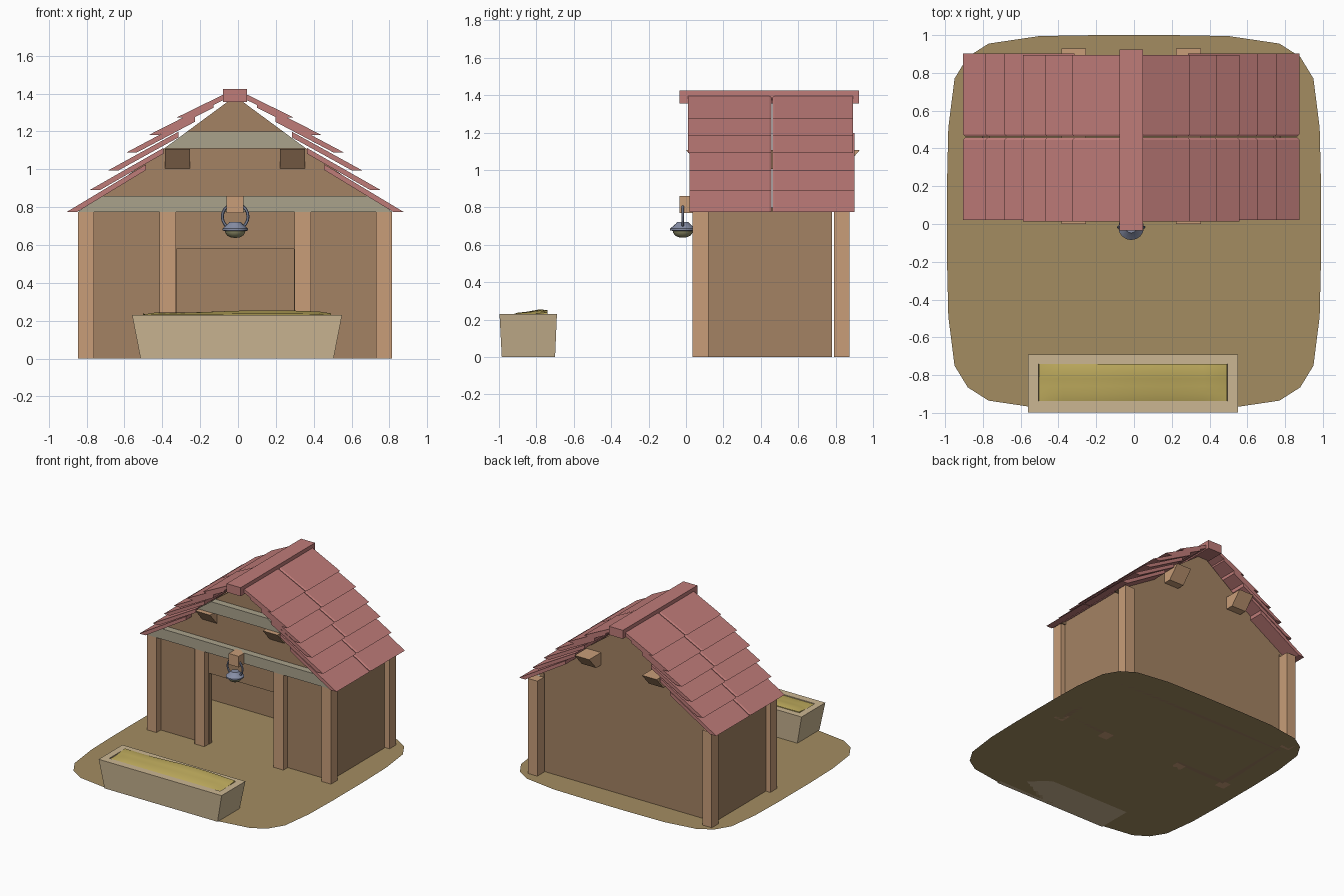
import bpy, bmesh, math
from mathutils import Vector

if "Cube" in bpy.data.objects:
    bpy.data.objects.remove(bpy.data.objects["Cube"])

CX = -0.015  # centre line of the shed


def mat(name, r, g, b):
    m = bpy.data.materials.new(name)
    m.diffuse_color = (r, g, b, 1)
    m.use_nodes = True
    m.node_tree.nodes["Principled BSDF"].inputs["Base Color"].default_value = m.diffuse_color
    return m


WOOD = mat("light_wood", 0.58, 0.34, 0.19)
WALL = mat("dark_wood", 0.37, 0.225, 0.125)
BEAM = mat("grey_wood", 0.40, 0.36, 0.26)
TILE = mat("red_tile", 0.52, 0.20, 0.19)
SOIL = mat("soil", 0.37, 0.265, 0.12)
STONE = mat("trough_wood", 0.60, 0.47, 0.29)
HAY = mat("hay", 0.52, 0.41, 0.11)
METAL = mat("metal", 0.24, 0.27, 0.38)
BRASS = mat("brass", 0.30, 0.29, 0.15)


def finish(name, bm, m, smooth=False):
    bmesh.ops.recalc_face_normals(bm, faces=bm.faces)
    me = bpy.data.meshes.new(name)
    bm.to_mesh(me)
    bm.free()
    me.materials.append(m)
    for p in me.polygons:
        p.use_smooth = smooth
    ob = bpy.data.objects.new(name, me)
    bpy.context.collection.objects.link(ob)
    return ob


def loft(name, rings, m, smooth=False):
    """Skin a list of equal-length rings and cap both ends."""
    bm = bmesh.new()
    vs = [[bm.verts.new(p) for p in r] for r in rings]
    n = len(vs[0])
    for a, b in zip(vs, vs[1:]):
        for i in range(n):
            bm.faces.new((a[i], a[(i + 1) % n], b[(i + 1) % n], b[i]))
    bm.faces.new(vs[0])
    bm.faces.new(vs[-1])
    return finish(name, bm, m, smooth)


def slab(name, prof, y0, y1, m):
    """Extrude an x-z profile along y."""
    return loft(name, [[(x, y, z) for x, z in prof] for y in (y0, y1)], m)


def box(name, x0, x1, y0, y1, z0, z1, m):
    return slab(name, [(x0, z0), (x1, z0), (x1, z1), (x0, z1)], y0, y1, m)


def rect(x0, x1, y0, y1, z):
    return [(x0, y0, z), (x1, y0, z), (x1, y1, z), (x0, y1, z)]


def gable_half(z):
    return 0.83 - (z - 0.775) * 1.357


def gable_slab(name, z0, z1, y0, y1, m):
    a, b = gable_half(z0), max(gable_half(z1), 0.03)
    slab(name, [(CX - a, z0), (CX + a, z0), (CX + b, z1), (CX - b, z1)], y0, y1, m)


# ground patch with rounded corners
q = [(0.99, 0.2), (0.983, 0.5), (0.95, 0.76), (0.88, 0.875), (0.77, 0.945), (0.5, 0.985), (0.2, 0.99)]
outline = []
for sx, sy in ((1, 1), (-1, 1), (-1, -1), (1, -1)):
    pts = q if sx * sy > 0 else q[::-1]
    outline += [(sx * x, sy * y + 0.01) for x, y in pts]
bm = bmesh.new()
bm.faces.new([bm.verts.new((x, y, 0)) for x, y in outline])
finish("ground_patch", bm, SOIL)

# posts, side walls and front panels, mirrored left and right
for s, side in ((-1, "left"), (1, "right")):
    def mbox(name, a, b, *rest):
        x0, x1 = sorted((CX + s * a, CX + s * b))
        box(side + "_" + name, x0, x1, *rest)
    mbox("front_corner_post", 0.745, 0.83, 0.035, 0.12, 0, 0.775, WOOD)
    mbox("back_corner_post", 0.745, 0.83, 0.79, 0.875, 0, 0.775, WOOD)
    mbox("door_post", 0.313, 0.40, 0.035, 0.12, 0, 0.775, WOOD)
    mbox("side_wall", 0.75, 0.79, 0.10, 0.78, 0, 0.80, WALL)
    mbox("front_panel", 0.31, 0.78, 0.09, 0.13, 0, 0.775, WALL)
    # purlin with slanted end cuts
    xc = CX + s * 0.304
    loft(side + "_purlin", [rect(xc - 0.066, xc + 0.066, 0.09, 0.84, 1.005),
                            rect(xc - 0.066, xc + 0.066, 0.0, 0.93, 1.107)], WOOD)

box("door_header", CX - 0.31, CX + 0.31, 0.09, 0.13, 0.58, 0.775, WALL)
box("back_wall", CX - 0.79, CX + 0.79, 0.74, 0.778, 0, 0.775, WALL)
gable_slab("front_gable", 0.775, 1.36, 0.09, 0.13, WALL)
gable_slab("back_gable", 0.775, 1.36, 0.74, 0.778, WALL)
gable_slab("lower_gable_beam", 0.775, 0.86, 0.035, 0.09, BEAM)
gable_slab("upper_gable_beam", 1.11, 1.20, 0.035, 0.09, BEAM)

# overlapping roof tiles: tip offset, tip height, run, slope
rows = [(0.89, 0.775, 0.42, 0.60), (0.77, 0.89, 0.39, 0.57), (0.67, 0.995, 0.37, 0.55),
        (0.573, 1.09, 0.36, 0.53), (0.455, 1.182, 0.34, 0.51), (0.311, 1.273, 0.30, 0.49)]
for s in (-1, 1):
    for i, (tx, tz, run, m) in enumerate(rows):
        prof = [(tx, tz), (tx - run, tz + run * m), (tx - run, tz + run * m - 0.03), (tx - 0.055, tz)]
        y0 = 0.02 if i < 3 else 0.012
        for c, (a, b) in enumerate(((y0, 0.458), (0.462, y0 + 0.882))):
            rings = []
            for y, inset in ((a, c), (a + 0.012, 0), (b - 0.012, 0), (b, 1 - c)):
                # only the inner edge is chamfered where two tiles meet
                rings.append([(CX + s * (x - 0.012 * inset * (k == 0)), y, z - 0.008 * inset * (k == 1))
                              for k, (x, z) in enumerate(prof)])
            loft(f"roof_tile_{'left' if s < 0 else 'right'}_{i}_{c}", rings, TILE)
box("ridge_beam", CX - 0.063, CX + 0.063, -0.035, 0.925, 1.355, 1.425, TILE)

# feeding trough: tapered shell with a recess, one continuous loft
loft("trough", [rect(-0.515, 0.505, -0.985, -0.70, 0), rect(-0.56, 0.55, -0.997, -0.69, 0.23),
                rect(-0.505, 0.495, -0.938, -0.74, 0.23), rect(-0.495, 0.485, -0.93, -0.75, 0.10)], STONE)

# hay: gently rolling heap
bm = bmesh.new()
bmesh.ops.create_grid(bm, x_segments=16, y_segments=5, size=1)
for v in bm.verts:
    u, w = v.co.x, v.co.y
    h = 0.236 + 0.014 * max(0, w + 0.3) + 0.008 * math.sin(3 * u + 0.6) * (0.5 + 0.5 * w)
    if max(abs(u), abs(w)) > 0.99:
        h -= 0.012
    v.co = Vector((u * 0.497 - 0.005, w * 0.098 - 0.839, h))
rim = bmesh.ops.extrude_edge_only(bm, edges=[e for e in bm.edges if e.is_boundary])
for v in rim["geom"]:
    if isinstance(v, bmesh.types.BMVert):
        v.co.z = 0.12
finish("hay", bm, HAY, True)
bpy.context.view_layer.objects.active = bpy.data.objects["hay"]
bpy.data.objects["hay"].select_set(True)
bpy.ops.object.shade_smooth_by_angle(angle=math.radians(40))

# hanging lamp: bracket, ring, shade and globe
LY = -0.017
box("lamp_bracket", CX - 0.045, CX + 0.045, -0.035, 0.06, 0.77, 0.86, WOOD)
bpy.ops.mesh.primitive_torus_add(major_segments=20, minor_segments=6, major_radius=0.068,
                                 minor_radius=0.008, location=(CX, LY, 0.75), rotation=(math.pi / 2, 0, 0))
ring = bpy.context.object
ring.name = "lamp_ring"
ring.data.materials.append(METAL)


def turned(name, prof, m):
    loft(name, [[(CX + r * math.cos(t * math.pi / 8), LY + r * math.sin(t * math.pi / 8), z)
                 for t in range(16)] for r, z in prof], m)
    ob = bpy.data.objects[name]
    bpy.ops.object.select_all(action='DESELECT')
    bpy.context.view_layer.objects.active = ob
    ob.select_set(True)
    bpy.ops.object.shade_smooth_by_angle(angle=math.radians(35))


turned("lamp_shade", [(0.03, 0.722), (0.038, 0.712), (0.068, 0.686), (0.068, 0.676), (0.05, 0.674)], METAL)
turned("lamp_globe", [(0.055, 0.678), (0.052, 0.665), (0.042, 0.65), (0.025, 0.641), (0.008, 0.638)], BRASS)
